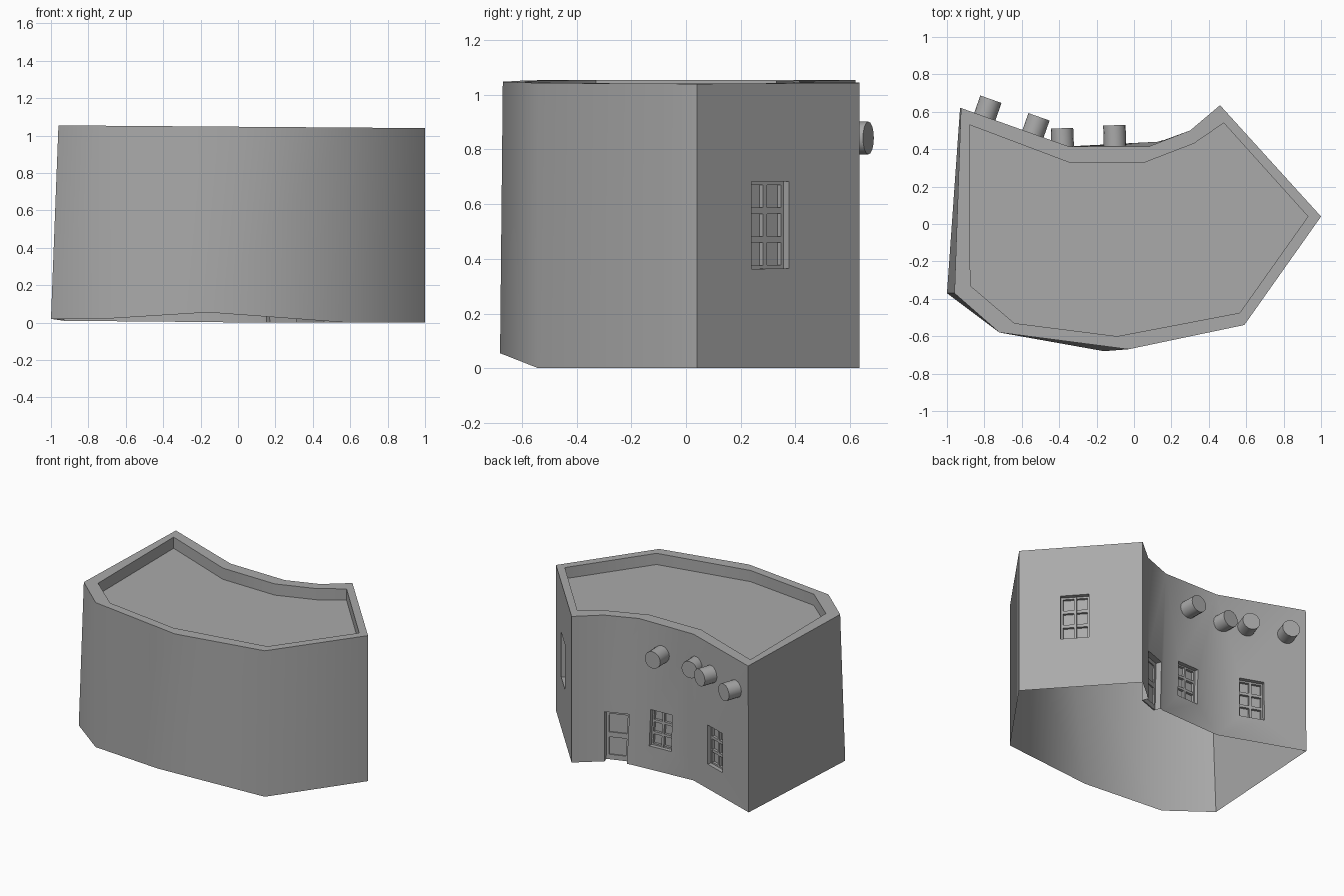
import bpy, bmesh, math
from mathutils import Vector, Matrix

if "Cube" in bpy.data.objects:
    bpy.data.objects.remove(bpy.data.objects["Cube"])

mat = bpy.data.materials.new("plaster_grey")
mat.diffuse_color = (0.4, 0.4, 0.4, 1)
mat.use_nodes = True
mat.node_tree.nodes["Principled BSDF"].inputs["Base Color"].default_value = mat.diffuse_color

# Footprint corners, clockwise from above: (top x, y), (bottom x, y, z)
CORNERS = [
    ((-.925, .62), (-.93, .62, .01)),
    ((-.35, .415), (-.35, .415, .005)),
    ((.08, .415), (.13, .44, 0)),
    ((.30, .50), (.30, .50, 0)),
    ((.46, .635), (.46, .635, 0)),
    ((1, .04), (1, .04, 0)),
    ((.59, -.54), (.59, -.54, 0)),
    ((-.03, -.67), (-.16, -.68, .055)),
    ((-.72, -.58), (-.72, -.58, .02)),
    ((-.96, -.37), (-1, -.37, .02)),
]
# Inner edge of the parapet
INNER = [(-.88, .53), (-.35, .33), (.06, .33), (.32, .43), (.48, .54),
         (.93, .04), (.565, -.475), (-.09, -.60), (-.64, -.53), (-.875, -.33)]
N = len(CORNERS)
# Openings: wall index -> (t0, t1, z0, z1) along the wall
OPENINGS = {0: (.47, .745, .175, .455), 1: (.36, .72, .165, .425),
            2: (.14, .97, 0, .355), 4: (.435, .665, .365, .685)}
DOOR_WALL = 2


def rim_z(x):
    return 1.0475 - .0075 * x


def finish(bm, name, angle=48):
    bmesh.ops.remove_doubles(bm, verts=bm.verts, dist=1e-4)
    me = bpy.data.meshes.new(name)
    bm.to_mesh(me)
    bm.free()
    ob = bpy.data.objects.new(name, me)
    me.materials.append(mat)
    bpy.context.collection.objects.link(ob)
    bpy.ops.object.select_all(action='DESELECT')
    ob.select_set(True)
    bpy.context.view_layer.objects.active = ob
    bpy.ops.object.shade_smooth_by_angle(angle=math.radians(angle))
    return ob


def face(bm, pts):
    return bm.faces.new([bm.verts.new(p) for p in pts])


def wall_surface(i):
    """Return P(t, s, d): t along the wall, s up the wall, d depth behind it."""
    j = (i + 1) % N
    b0, b1 = Vector(CORNERS[i][1]), Vector(CORNERS[j][1])
    t0, t1 = (Vector((*CORNERS[k][0], rim_z(CORNERS[k][0][0]))) for k in (i, j))
    n = Vector((0, 0, 1)).cross(b1 - b0).normalized()
    return lambda t, s, d=0: b0.lerp(b1, t).lerp(t0.lerp(t1, t), s) - n * d


def box(bm, P, t0, t1, s0, s1, d0, d1):
    v = [bm.verts.new(P(t, s, d)) for d in (d0, d1)
         for t, s in ((t0, s0), (t1, s0), (t1, s1), (t0, s1))]
    fs = [(3, 2, 1, 0), (4, 5, 6, 7)]
    fs += [(k, (k + 1) % 4, (k + 1) % 4 + 4, k + 4) for k in range(4)]
    new = [bm.faces.new([v[k] for k in f]) for f in fs]
    bmesh.ops.recalc_face_normals(bm, faces=new)


# Outer walls (open underneath) with window and door recesses, parapet and roof
bm = bmesh.new()
for i in range(N):
    P = wall_surface(i)
    outer = [(0, 0), (1, 0), (1, 1), (0, 1)]
    if i not in OPENINGS:
        face(bm, [P(*c) for c in reversed(outer)])
    else:
        t0, t1, z0, z1 = OPENINGS[i]
        s0, s1 = z0 / 1.045, z1 / 1.045
        hole = [(t0, s0), (t1, s0), (t1, s1), (t0, s1)]
        depth = .05 if i == DOOR_WALL else .048
        for k in range(4):
            m = (k + 1) % 4
            if k == 0 and z0 == 0:
                continue
            face(bm, [P(*hole[k]), P(*hole[m]), P(*outer[m]), P(*outer[k])])
            face(bm, [P(*hole[m]), P(*hole[k]), P(*hole[k], depth), P(*hole[m], depth)])
rim = [Vector((x, y, rim_z(x))) for (x, y), _ in CORNERS]
inn = [Vector((x, y, rim_z(x))) for x, y in INNER]
drop = Vector((0, 0, -.08))
for i in range(N):
    j = (i + 1) % N
    face(bm, [rim[j], rim[i], inn[i], inn[j]])
    face(bm, [inn[j], inn[i], inn[i] + drop, inn[j] + drop])
face(bm, [p + drop for p in reversed(inn)])
finish(bm, "house_walls")

# Windows: glass sheet, outer frame, two columns by three rows of panes
for i, (t0, t1, z0, z1) in OPENINGS.items():
    P = wall_surface(i)
    s0, s1 = z0 / 1.045, z1 / 1.045
    w, h = t1 - t0, s1 - s0
    bm = bmesh.new()
    if i != DOOR_WALL:
        face(bm, [P(t1, s0, .048), P(t0, s0, .048), P(t0, s1, .048), P(t1, s1, .048)])
        for c, r in ((0, .07), (.45, .1), (.93, .07)):
            box(bm, P, t0 + c * w, t0 + (c + r) * w, s0, s1, .028, .047)
        for c, r in ((0, .04), (.30, .07), (.63, .07), (.96, .04)):
            box(bm, P, t0, t1, s0 + c * h, s0 + (c + r) * h, .029, .047)
        finish(bm, f"window_{i}")
    else:
        # Door: sheet with stiles and rails
        face(bm, [P(t1, s0, .05), P(t0, s0, .05), P(t0, s1, .05), P(t1, s1, .05)])
        for c, r in ((0, .12), (.88, .12)):
            box(bm, P, t0 + c * w, t0 + (c + r) * w, s0, s1, .04, .049)
        for c, r in ((0, .1), (.45, .1), (.92, .08)):
            box(bm, P, t0, t1, s0 + c * h, s0 + (c + r) * h, .041, .049)
        finish(bm, "door")

# Roof beam ends sticking out of the back wall: (end x, end y, direction x, y)
BEAMS = [(-.765, .667, .333, .943), (-.508, .573, .333, .943),
         (-.385, .512, -.04, 1), (-.105, .528, -.03, 1)]
for k, (x, y, dx, dy) in enumerate(BEAMS):
    d = Vector((dx, dy, 0)).normalized()
    length = .13
    bm = bmesh.new()
    bmesh.ops.create_cone(
        bm, cap_ends=True, segments=16, radius1=.06, radius2=.06, depth=length,
        matrix=Matrix.Translation(Vector((x, y, .842)) - d * length / 2)
        @ d.to_track_quat('Z', 'Y').to_matrix().to_4x4())
    finish(bm, f"roof_beam_{k + 1}")
